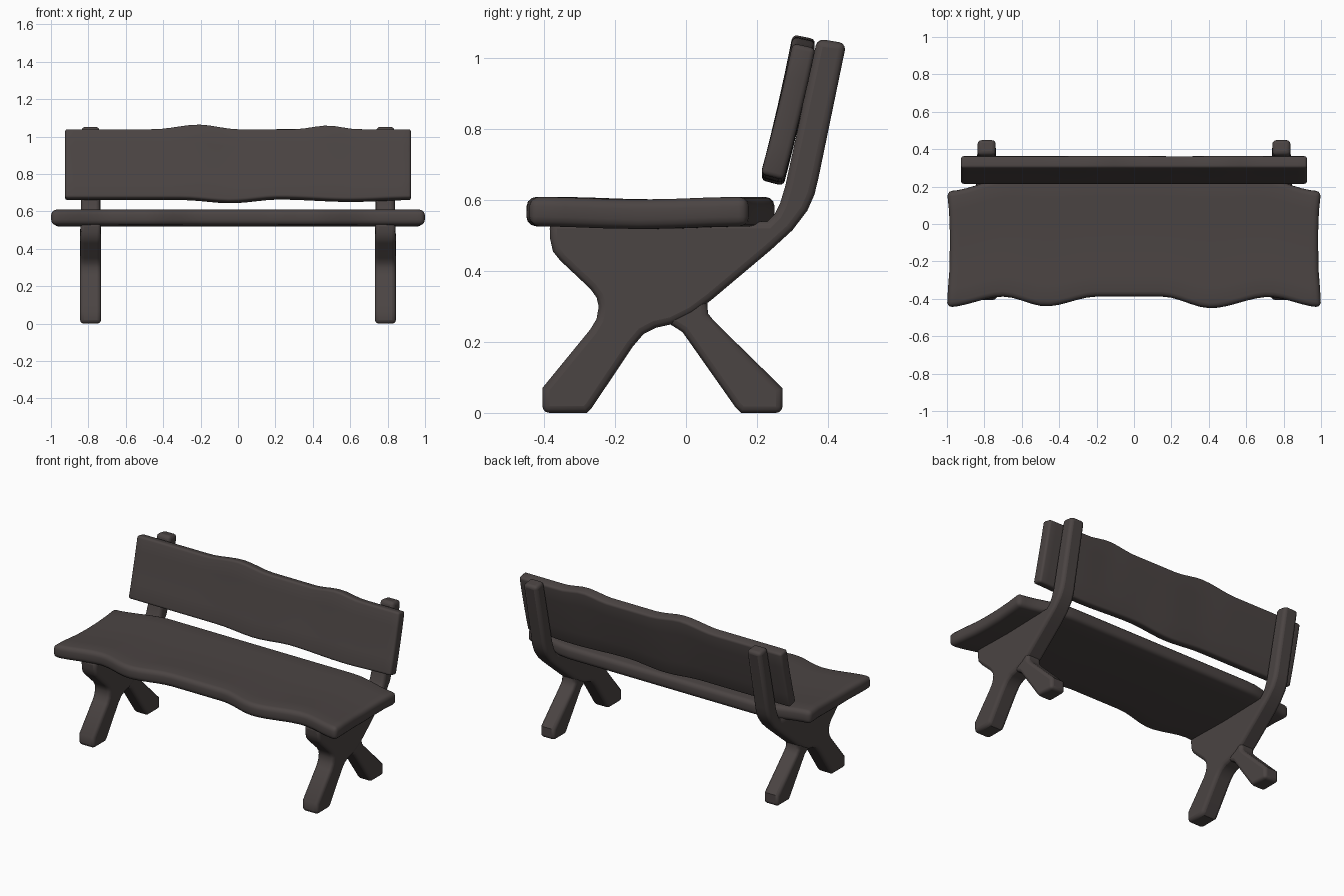
import bpy
import bmesh

cube = bpy.data.objects.get("Cube")
if cube:
    bpy.data.objects.remove(cube)

wood = bpy.data.materials.new("dark brown wood")
wood.use_nodes = True
colour = (0.07, 0.058, 0.056, 1)
wood.diffuse_color = colour
shader = wood.node_tree.nodes["Principled BSDF"]
shader.inputs["Base Color"].default_value = colour
shader.inputs["Roughness"].default_value = 0.8


def ease(points, t):
    """Smooth height along a list of (position, value) points."""
    if t <= points[0][0]:
        return points[0][1]
    for (a, va), (b, vb) in zip(points, points[1:]):
        if t <= b:
            s = (t - a) / (b - a)
            return va + (vb - va) * s * s * (3 - 2 * s)
    return points[-1][1]


def finish(name, bm, bevel, thickness=None, segments=3):
    """Turn a bmesh into a rounded, smooth-shaded wooden part."""
    bmesh.ops.recalc_face_normals(bm, faces=bm.faces)
    mesh = bpy.data.meshes.new(name)
    bm.to_mesh(mesh)
    bm.free()
    mesh.materials.append(wood)
    obj = bpy.data.objects.new(name, mesh)
    bpy.context.collection.objects.link(obj)
    if thickness:
        solid = obj.modifiers.new("thickness", "SOLIDIFY")
        solid.thickness = thickness
        solid.offset = 0
    rounding = obj.modifiers.new("rounding", "BEVEL")
    rounding.width = bevel
    rounding.segments = segments
    rounding.limit_method = "ANGLE"
    rounding.angle_limit = 0.8
    rounding.use_clamp_overlap = False
    bpy.ops.object.select_all(action="DESELECT")
    bpy.context.view_layer.objects.active = obj
    obj.select_set(True)
    bpy.ops.object.shade_smooth_by_angle(angle=0.7)
    return obj


def plank(name, columns, rows, place, thickness, bevel):
    """Sheet placed by a function of u in -1..1 and v in 0..1, then thickened."""
    bm = bmesh.new()
    grid = [[bm.verts.new(place(2 * i / columns - 1, j / rows)) for j in range(rows + 1)]
            for i in range(columns + 1)]
    for left, right in zip(grid, grid[1:]):
        for j in range(rows):
            bm.faces.new((left[j], right[j], right[j + 1], left[j + 1]))
    return finish(name, bm, bevel, thickness)


def slab(name, profile, x, width, bevel, top_width=None):
    """Side profile of (y, z) points extruded across x, narrowing upwards."""
    bm = bmesh.new()
    face = bm.faces.new([bm.verts.new((-1, y, z)) for y, z in profile])
    out = bmesh.ops.extrude_face_region(bm, geom=[face])
    for vert in out["geom"]:
        if isinstance(vert, bmesh.types.BMVert):
            vert.co.x = 1
    for vert in bm.verts:
        blend = min(max((vert.co.z - 0.5) / 0.2, 0), 1)
        w = width + ((top_width or width) - width) * blend
        vert.co.x = x + vert.co.x * w / 2
    return finish(name, bm, bevel)


# Seat: live-edge plank with wavy front and concave ends
seat_front = [(-1, -0.445), (-0.7, -0.388), (-0.47, -0.44), (-0.2, -0.388), (0.15, -0.388),
              (0.41, -0.45), (0.72, -0.39), (1, -0.445)]
seat_back = [(-1, 0.175), (-0.65, 0.25), (0.65, 0.25), (1, 0.175)]
seat_end = [(0, 1), (0.4, 0.985), (0.75, 0.985), (1, 1)]
seat_height = [(0, 0.568), (0.5, 0.56), (1, 0.568)]


def place_seat(u, v):
    front, back = ease(seat_front, u), ease(seat_back, u)
    return u * ease(seat_end, v), front + (back - front) * v, ease(seat_height, v)


plank("seat", 40, 6, place_seat, 0.083, 0.027)

# Backrest: leaning, slightly bowed plank with wavy top and bottom
rest_top = [(-0.45, 1.035), (-0.21, 1.06), (0, 1.035), (0.3, 1.035), (0.48, 1.055), (0.64, 1.035)]
rest_bottom = [(-0.3, 0.665), (-0.04, 0.648), (0.22, 0.668), (0.6, 0.655), (0.92, 0.665)]


def place_backrest(u, v):
    x = u * 0.925
    low, high = ease(rest_bottom, x), ease(rest_top, x)
    lean = 0.243 + 0.09 * v + 0.012 * (v - v * v)
    return x, lean, low + (high - low) * v


plank("backrest", 36, 4, place_backrest, 0.066, 0.014)

# Supports: front leg and back post in one piece, plus a crossing rear leg
frame = [(-0.405, 0), (-0.405, 0.07), (-0.27, 0.235), (-0.252, 0.265), (-0.246, 0.3),
         (-0.252, 0.325), (-0.27, 0.35), (-0.355, 0.43), (-0.375, 0.455), (-0.383, 0.49),
         (-0.385, 0.54), (0.23, 0.54), (0.25, 0.56), (0.265, 0.59), (0.28, 0.64),
         (0.37, 1.055), (0.452, 1.042), (0.373, 0.66), (0.362, 0.615), (0.342, 0.57),
         (0.3, 0.515), (0.24, 0.46), (0.07, 0.317), (0.02, 0.28), (-0.04, 0.25),
         (-0.085, 0.24), (-0.12, 0.222), (-0.15, 0.187), (-0.265, 0.015), (-0.28, 0)]
rear_leg = [(-0.09, 0.26), (-0.045, 0.25), (-0.01, 0.228), (0.14, 0.015), (0.155, 0),
            (0.272, 0), (0.272, 0.07), (0.08, 0.258), (0.062, 0.28), (0.06, 0.31),
            (0.08, 0.335), (-0.04, 0.36)]
for side, x in (("left", 0.788), ("right", -0.788)):
    slab(side + "_frame", frame, x, 0.112, 0.02, 0.096)
    slab(side + "_rear_leg", rear_leg, x, 0.1, 0.018)
